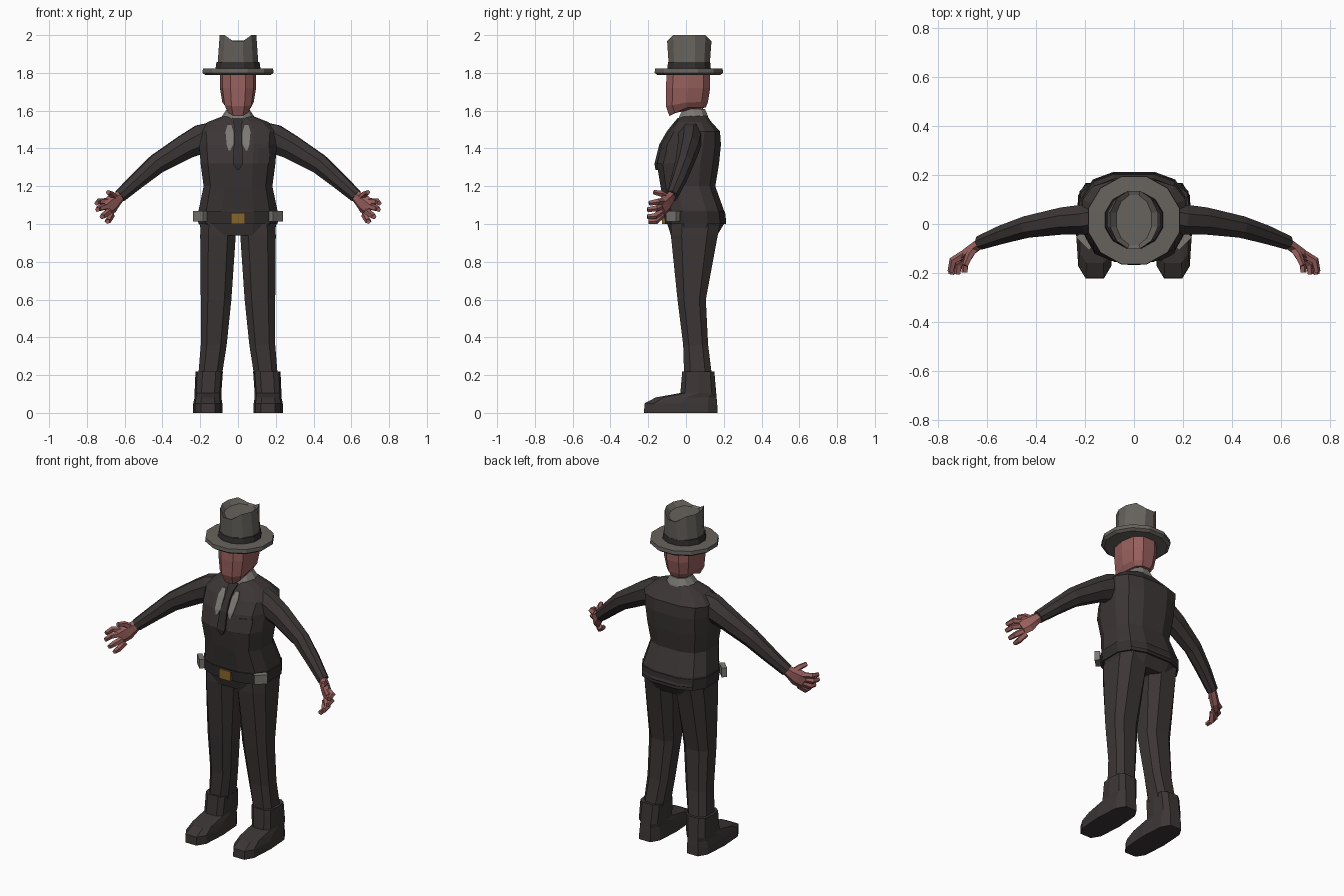
import bpy, bmesh, math
from mathutils import Vector, Matrix
from mathutils.bvhtree import BVHTree

if "Cube" in bpy.data.objects:
    bpy.data.objects.remove(bpy.data.objects["Cube"])


def material(name, rgb):
    m = bpy.data.materials.new(name)
    m.diffuse_color = (*rgb, 1)
    m.use_nodes = True
    m.node_tree.nodes["Principled BSDF"].inputs["Base Color"].default_value = m.diffuse_color
    return m


SUIT = material("charcoal suit", (0.045, 0.037, 0.036))
DARK = material("dark trim", (0.032, 0.028, 0.027))
FELT = material("grey felt", (0.135, 0.125, 0.112))
SHIRT = material("grey shirt", (0.20, 0.19, 0.175))
SKIN = material("skin", (0.31, 0.115, 0.108))
BRASS = material("brass", (0.25, 0.13, 0.025))


def finish(name, bm, mat, mirror=False):
    bmesh.ops.recalc_face_normals(bm, faces=bm.faces)
    me = bpy.data.meshes.new(name)
    bm.to_mesh(me)
    bm.free()
    me.materials.append(mat)
    ob = bpy.data.objects.new(name, me)
    bpy.context.collection.objects.link(ob)
    if mirror:
        ob.modifiers.new("Mirror", 'MIRROR')
    return ob


def ring(z, x0, x1, y0, y1, n, p):
    """Horizontal rounded-box outline filling the given limits."""
    pts = []
    for i in range(n):
        a = 2 * math.pi * (i + 0.5) / n + math.pi / 2
        c, s = math.cos(a), math.sin(a)
        pts.append((math.copysign(abs(c) ** p, c), math.copysign(abs(s) ** p, s)))
    mx, my = max(q[0] for q in pts), max(q[1] for q in pts)
    return [Vector(((x0 + x1) / 2 + u / mx * (x1 - x0) / 2,
                    (y0 + y1) / 2 + v / my * (y1 - y0) / 2, z)) for u, v in pts]


def skin_rings(bm, rings):
    vs = [[bm.verts.new(p) for p in r] for r in rings]
    n = len(vs[0])
    for a, b in zip(vs, vs[1:]):
        for i in range(n):
            bm.faces.new((a[i], a[(i + 1) % n], b[(i + 1) % n], b[i]))
    bm.faces.new(vs[0][::-1])
    bm.faces.new(vs[-1])


def loft(name, rows, mat, n=12, p=0.7, mirror=False, tweak=None):
    """Rows are (z, x0, x1, y0, y1), or (z, half width, y0, y1) when centred."""
    rows = [r if len(r) == 5 else (r[0], -r[1], *r[1:]) for r in rows]
    rings = [ring(*r, n, p) for r in rows]
    if tweak:
        tweak(rings)
    bm = bmesh.new()
    skin_rings(bm, rings)
    return finish(name, bm, mat, mirror)


def tube(bm, rows, n):
    """Rows are (point, side radius, up radius) along a limb."""
    pts = [Vector(r[0]) for r in rows]
    rings = []
    for i, (_, rs, ru) in enumerate(rows):
        d = (pts[min(i + 1, len(pts) - 1)] - pts[max(i - 1, 0)]).normalized()
        side = d.cross(Vector((0, 0, 1))).normalized()
        up = side.cross(d)
        rings.append([pts[i] + side * rs * math.cos(a) + up * ru * math.sin(a)
                      for a in (2 * math.pi * (k + 0.5) / n for k in range(n))])
    skin_rings(bm, rings)


def box(name, centre, size, mat, turn=0, mirror=False):
    bm = bmesh.new()
    bmesh.ops.create_cube(bm, size=1, matrix=Matrix.Translation(centre)
                          @ Matrix.Rotation(turn, 4, 'Z') @ Matrix.Diagonal((*size, 1)))
    return finish(name, bm, mat, mirror)


# Jacket body
jacket = loft("jacket", [
    (0.94, .19, -.08, .165), (1.02, .208, -.105, .213), (1.075, .208, -.11, .2),
    (1.2, .182, -.135, .155), (1.32, .198, -.155, .175), (1.42, .205, -.13, .185),
    (1.49, .21, -.09, .18), (1.54, .16, -.05, .135), (1.575, .07, -.02, .11)], SUIT)
tree = BVHTree.FromPolygons([v.co for v in jacket.data.vertices],
                            [list(f.vertices) for f in jacket.data.polygons])


def strip(name, rows, mat, thick, mirror=False):
    """Plate hugging the jacket front; rows are (z, x0, x1)."""
    bm = bmesh.new()
    rings = []
    for z, x0, x1 in rows:
        hits = []
        for x in (x0, x1):
            hit = tree.ray_cast(Vector((x, -1, z)), Vector((0, 1, 0)))[0]
            hits.append(hit or Vector((x, -.05, z)))
        f = Vector((0, thick, 0))
        rings.append([hits[0] - f, hits[1] - f, hits[1] + f, hits[0] + f])
    skin_rings(bm, rings)
    return finish(name, bm, mat, mirror)


# Shirt openings, tie and breast pocket
strip("shirt_front", [(1.39, .04, .05), (1.42, .025, .06), (1.49, .025, .066),
                      (1.525, .035, .055)], SHIRT, .005, True)
strip("tie", [(1.285, -.004, .004), (1.32, -.027, .027), (1.42, -.022, .022),
              (1.49, -.017, .017), (1.525, -.02, .02), (1.56, -.032, .032)], DARK, .012)
strip("breast_pocket", [(1.32, .105, .165), (1.4, .1, .17)], SUIT, .008)

# Belt, buckle and hip pouches
loft("belt", [(1.0, .21, -.11, .212), (1.065, .214, -.117, .207)], DARK)
box("buckle", (0, -.117, 1.03), (.075, .02, .058), BRASS)
box("hip_pouch", (.2, -.07, 1.04), (.075, .03, .055), SHIRT, math.radians(45), True)

# Trousers and boots
loft("trouser_leg", [
    (1.0, .005, .198, -.08, .18), (.94, .012, .2, -.08, .168), (.6, .035, .197, -.045, .105),
    (.36, .06, .197, -.015, .117), (.2, .085, .21, -.01, .137)], SUIT, 8, .7, True)
loft("boot", [
    (0, .083, .237, -.222, .168), (.05, .083, .237, -.22, .165), (.082, .088, .23, -.16, .162),
    (.105, .088, .23, -.03, .16), (.22, .08, .225, -.02, .15)], SUIT, 10, .62, True)

# Sleeves
bm = bmesh.new()
tube(bm, [((.13, .035, 1.475), .065, .07), ((.19, .02, 1.452), .066, .082),
          ((.28, .014, 1.408), .06, .07), ((.43, -.01, 1.318), .048, .056),
          ((.53, -.04, 1.232), .041, .045), ((.625, -.075, 1.148), .031, .036)], 8)
finish("sleeve", bm, SUIT, True)

# Hands: palm, four curled fingers and a thumb
bm = bmesh.new()
tube(bm, [((.605, -.067, 1.165), .022, .027), ((.64, -.088, 1.133), .024, .036),
          ((.67, -.11, 1.105), .024, .05), ((.698, -.132, 1.082), .019, .047)], 6)
for finger in (
        ((.695, -.125, 1.12), (.738, -.15, 1.118), (.748, -.195, 1.11)),
        ((.69, -.13, 1.095), (.738, -.16, 1.082), (.744, -.205, 1.076)),
        ((.68, -.13, 1.068), (.715, -.165, 1.042), (.72, -.205, 1.038)),
        ((.668, -.125, 1.05), (.69, -.16, 1.015), (.69, -.198, 1.013)),
        ((.645, -.092, 1.135), (.672, -.13, 1.16), (.688, -.17, 1.168))):
    tube(bm, [(q, r, r) for q, r in zip(finger, (.018, .017, .013))], 5)
finish("hand", bm, SKIN, True)

# Neck and shirt collar
loft("neck", [(1.52, .05, 0, .09), (1.64, .05, -.005, .09)], SKIN, 8, .9)
loft("collar", [(1.54, .092, -.045, .122), (1.572, .084, -.035, .116),
                (1.61, .058, -.015, .1)], SHIRT, 10, .9)


# Head with the jaw rising towards the back
def jaw(rings):
    for v in rings[0]:
        v.z = 1.572 + .045 * min(1, max(0, (v.y + .088) / .08))
    for v in rings[1]:
        v.z += .02 * min(1, max(0, (v.y + .09) / .1))


loft("head", [(1.58, .062, -.088, .105), (1.625, .083, -.107, .116),
              (1.72, .096, -.107, .128), (1.815, .096, -.1, .128)], SKIN, 10, .75, tweak=jaw)

# Hat: brim, band and creased crown
loft("hat_brim", [(1.788, .172, -.15, .18), (1.8, .188, -.166, .196),
                  (1.822, .186, -.164, .194), (1.824, .12, -.1, .13)], FELT, 12, 1)
loft("hat_band", [(1.815, .12, -.1, .132), (1.857, .114, -.095, .128)], DARK, 12, 1)


def crease(rings):
    for r in rings[1:]:
        for v in r:
            if abs(v.x) < .04:
                v.z = 1.968
    for v in rings[2]:
        v.z = 1.962 if abs(v.x) < .04 else 1.972


loft("hat_crown", [(1.82, .11, -.09, .124), (2.0, .097, -.1, .135),
                   (1.97, .072, -.085, .118)], FELT, 12, 1, tweak=crease)
